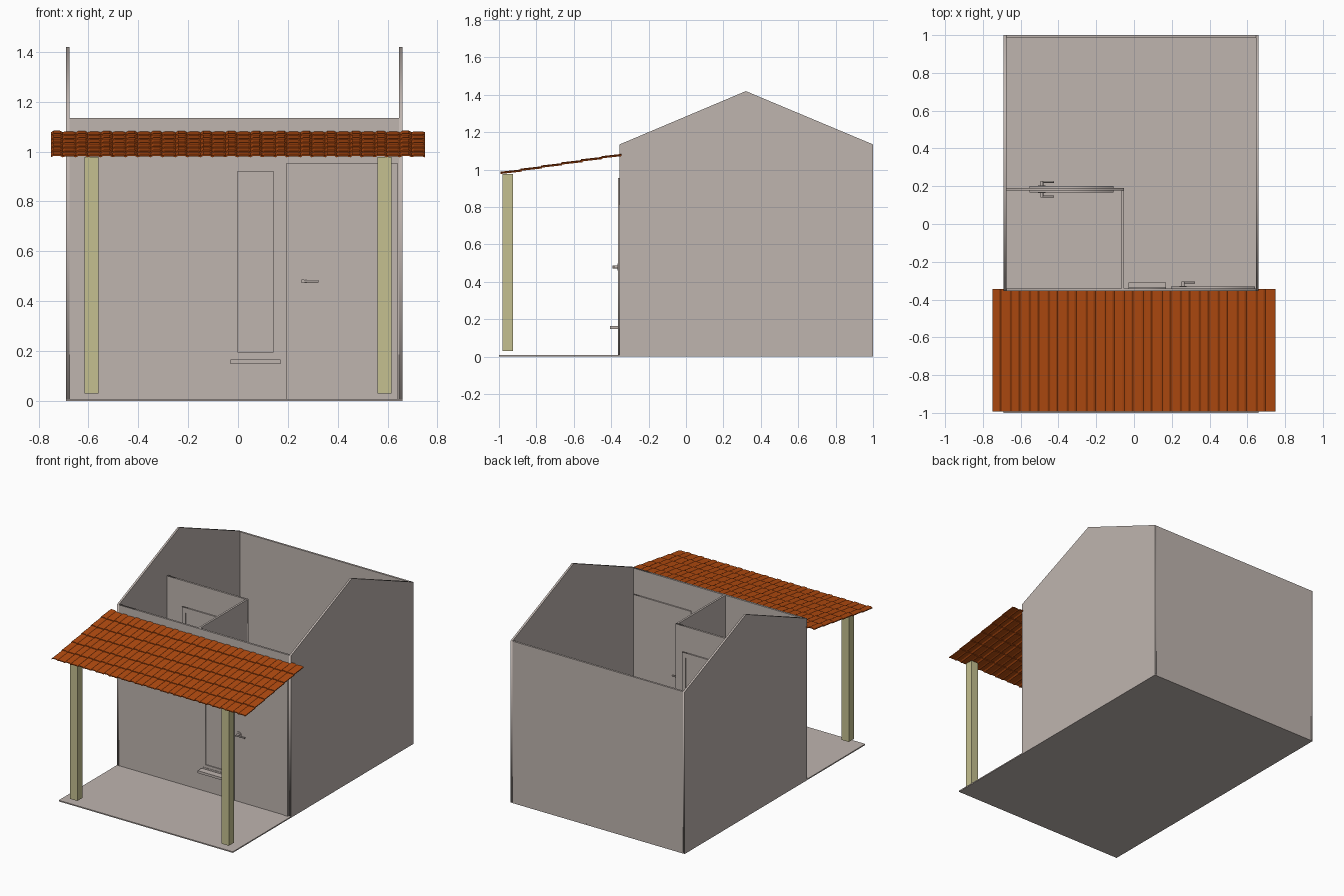
import bpy, bmesh, math
from mathutils import Vector, Matrix

cube = bpy.data.objects.get("Cube")
if cube:
    bpy.data.objects.remove(cube, do_unlink=True)


def material(name, rgb):
    m = bpy.data.materials.new(name)
    m.use_nodes = True
    m.diffuse_color = (*rgb, 1)
    m.node_tree.nodes["Principled BSDF"].inputs["Base Color"].default_value = (*rgb, 1)
    return m


PLASTER = material("warm grey plaster", (0.52, 0.46, 0.43))
WOOD = material("pale yellow wood", (0.56, 0.53, 0.28))
CLAY = material("orange clay", (0.45, 0.07, 0.005))


def finish(name, bm, mat):
    bmesh.ops.recalc_face_normals(bm, faces=bm.faces)
    mesh = bpy.data.meshes.new(name)
    bm.to_mesh(mesh)
    bm.free()
    mesh.materials.append(mat)
    ob = bpy.data.objects.new(name, mesh)
    bpy.context.collection.objects.link(ob)
    return ob


def box(name, x, y, z, mat=PLASTER):
    bm = bmesh.new()
    bmesh.ops.create_cube(bm, size=1)
    for v in bm.verts:
        v.co = [(r[0] + r[1]) / 2 + c * (r[1] - r[0]) for r, c in zip((x, y, z), v.co)]
    return finish(name, bm, mat)


def rect(x0, x1, z0, z1):
    return [(x0, z0), (x1, z0), (x1, z1), (x0, z1)]


def panel(name, outlines, span, axis="y", mat=PLASTER):
    """Upright slab from an outline plus holes, thick over span along axis."""
    curve = bpy.data.curves.new(name, "CURVE")
    curve.dimensions, curve.fill_mode = "2D", "BOTH"
    curve.extrude = (span[1] - span[0]) / 2
    for points in outlines:
        s = curve.splines.new("POLY")
        s.points.add(len(points) - 1)
        s.use_cyclic_u = True
        for p, (a, b) in zip(s.points, points):
            p.co = (a, b, 0, 1)
    temp = bpy.data.objects.new(name + " outline", curve)
    mesh = bpy.data.meshes.new_from_object(temp)
    bpy.data.objects.remove(temp)
    bpy.data.curves.remove(curve)
    bm = bmesh.new()
    bm.from_mesh(mesh)
    bpy.data.meshes.remove(mesh)
    mid = sum(span) / 2
    for v in bm.verts:
        a, b, d = v.co
        v.co = (a, mid + d, b) if axis == "y" else (mid + d, a, b)
    bmesh.ops.remove_doubles(bm, verts=bm.verts, dist=1e-5)
    bmesh.ops.dissolve_limit(bm, angle_limit=0.01, verts=bm.verts, edges=bm.edges)
    return finish(name, bm, mat)


def rod(name, start, end, radius, sides=16):
    bm = bmesh.new()
    a, b = Vector(start), Vector(end)
    turn = (b - a).to_track_quat("Z", "Y").to_matrix().to_4x4()
    bmesh.ops.create_cone(bm, cap_ends=True, segments=sides, radius1=radius, radius2=radius,
                          depth=(b - a).length, matrix=Matrix.Translation((a + b) / 2) @ turn)
    ob = finish(name, bm, PLASTER)
    bpy.context.view_layer.objects.active = ob
    ob.select_set(True)
    bpy.ops.object.shade_smooth_by_angle(angle=math.radians(40))
    ob.select_set(False)


LEFT, RIGHT, FRONT, BACK = 0.66, -0.69, -0.355, 1.0
EAVES, RIDGE, FLOOR, T = 1.135, 1.42, 0.008, 0.014
DOOR_W, DOOR_H = 0.445, 0.955

# Floor slabs
box("house_floor", (RIGHT, LEFT), (FRONT, BACK), (0, FLOOR))
box("porch_floor", (RIGHT, LEFT), (-1, FRONT), (0, FLOOR))

# Gabled side walls and plain back wall
gable = [(FRONT, FLOOR), (BACK, FLOOR), (BACK, EAVES), (0.32, RIDGE), (FRONT, EAVES)]
panel("right_wall", [gable], (RIGHT, RIGHT + T), "x")
panel("left_wall", [gable], (LEFT - T, LEFT), "x")
box("back_wall", (RIGHT + T, LEFT - T), (BACK - T, BACK), (FLOOR, EAVES))


def wall_with_door(name, x0, x1, y, door_x, holes=()):
    a, b = door_x + 0.02, door_x + DOOR_W - 0.02
    top = DOOR_H - 0.02
    outline = [(x0, FLOOR), (a, FLOOR), (a, top), (b, top), (b, FLOOR),
               (x1, FLOOR), (x1, EAVES), (x0, EAVES)]
    panel(name, [outline, *holes], (y, y + T))


def door(name, x, y):
    """Frame, leaf and a lever handle on each face; y is the wall's front face."""
    x1 = x + DOOR_W
    a, b, top = x + 0.03, x1 - 0.03, DOOR_H - 0.035
    panel(name + "_frame", [[(x, FLOOR), (a, FLOOR), (a, top), (b, top), (b, FLOOR),
                             (x1, FLOOR), (x1, DOOR_H), (x, DOOR_H)]],
          (y - 0.009, y + T + 0.009))
    box(name + "_leaf", (a, b), (y - 0.006, y + T + 0.006), (FLOOR, top))
    hx, hz = x + 0.065, 0.48
    for side, face, s in (("front", y - 0.006, -1), ("back", y + T + 0.006, 1)):
        tip = face + s * 0.026
        rod(f"{name}_{side}_rosette", (hx, face, hz), (hx, face + s * 0.006, hz), 0.019)
        rod(f"{name}_{side}_spindle", (hx, face, hz), (hx, tip + s * 0.005, hz), 0.008)
        rod(f"{name}_{side}_lever", (hx - 0.005, tip, hz), (hx + 0.064, tip, hz), 0.005)


# Front wall with door and tall window
wall_with_door("front_wall", RIGHT + T, LEFT - T, FRONT, 0.195, [rect(-0.01, 0.15, 0.18, 0.93)])
door("front_door", 0.195, FRONT)
panel("window_outer_frame", [rect(-0.03, 0.17, 0.165, 0.95), rect(-0.02, 0.16, 0.175, 0.94)],
      (FRONT - 0.006, FRONT + T + 0.006))
panel("window_sash", [rect(-0.02, 0.16, 0.175, 0.94), rect(-0.003, 0.143, 0.195, 0.92)],
      (FRONT - 0.003, FRONT + T + 0.003))
box("window_pane", (-0.003, 0.143), (FRONT + 0.004, FRONT + 0.01), (0.195, 0.92))
box("window_sill", (-0.03, 0.17), (-0.405, -0.31), (0.148, 0.165))

# Small inner room
wall_with_door("inner_cross_wall", RIGHT + T, -0.052, 0.177, -0.553)
door("inner_door", -0.553, 0.177)
box("inner_long_wall", (-0.066, -0.052), (FRONT + T, 0.177), (FLOOR, EAVES))

# Porch posts
for name, x in (("right_post", -0.615), ("left_post", 0.56)):
    box(name, (x, x + 0.055), (-0.98, -0.925), (0.03, 0.978), WOOD)

# Overlapping rows of ribbed clay tiles
ROWS, TILES, WIDTH = 6, 15, 1.5
LOW, HIGH = Vector((0, -0.992, 0.978)), Vector((0, -0.345, 1.078))
RIBS = [(0, 0), (0.1, 0.006), (0.36, 0.006), (0.46, 0), (0.56, 0.003), (0.9, 0.003)]
pitch = WIDTH / TILES
section = [((i + u) * pitch - WIDTH / 2, h) for i in range(TILES) for u, h in RIBS]
section.append((WIDTH / 2, 0))
for r in range(ROWS):
    bm = bmesh.new()
    low, high = LOW.lerp(HIGH, r / ROWS), LOW.lerp(HIGH, min(1, (r + 1.06) / ROWS))
    loops = []
    for end, lift in ((low, 0.005), (high, 0)):
        for thick in (0, 0.006):
            loops.append([bm.verts.new((x, end.y, end.z + h + lift - 0.006 + thick))
                          for x, h in section])
    under0, top0, under1, top1 = loops
    for p, q in ((top0, top1), (top1, under1), (under1, under0), (under0, top0)):
        for i in range(len(section) - 1):
            bm.faces.new((p[i], p[i + 1], q[i + 1], q[i]))
    for i in (0, -1):
        bm.faces.new((under0[i], top0[i], top1[i], under1[i]))
    finish(f"roof_tile_row_{r + 1}", bm, CLAY)
